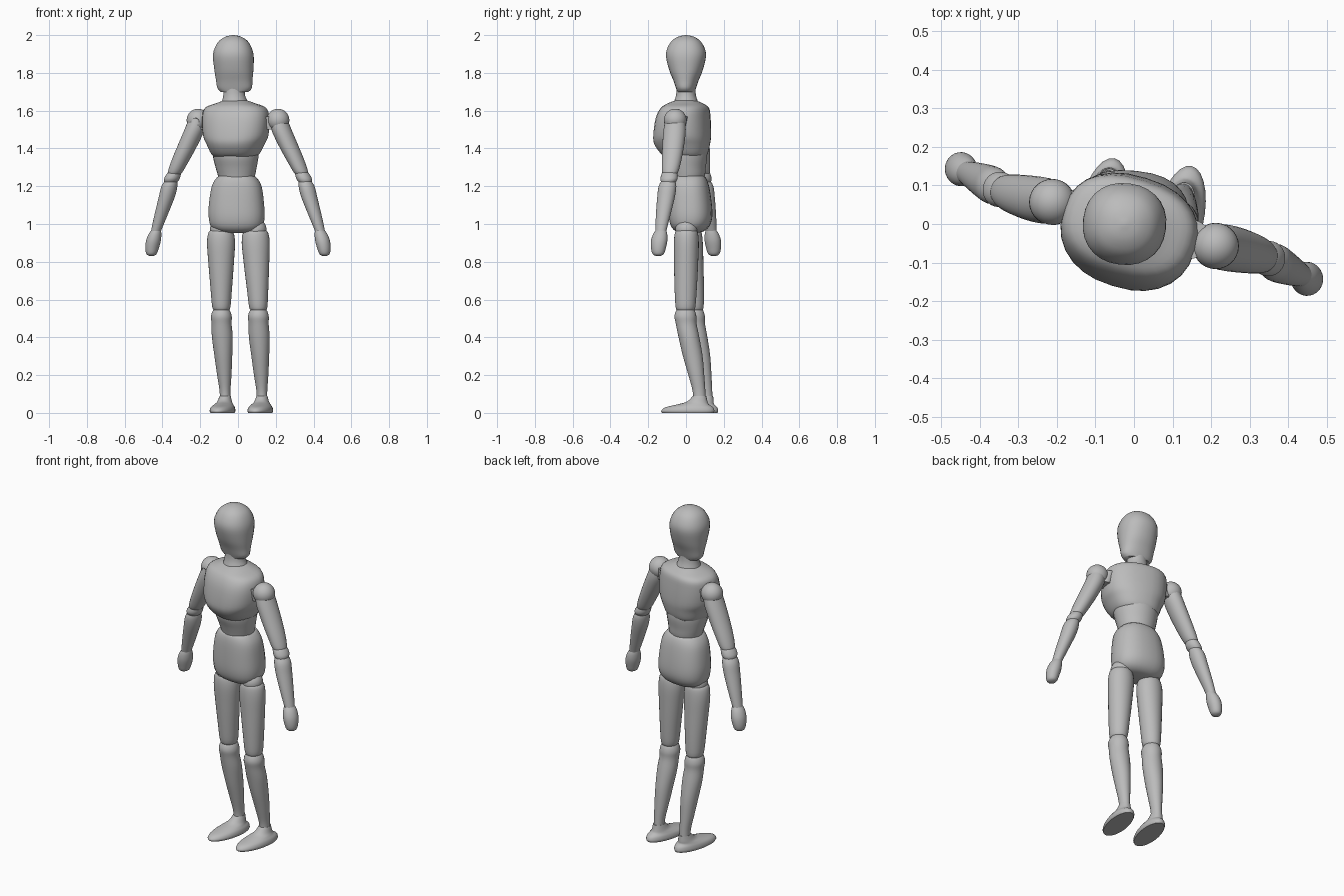
import bpy, bmesh
from math import sin, cos, pi, copysign
from mathutils import Matrix, Vector

cube = bpy.data.objects.get("Cube")
if cube:
    bpy.data.objects.remove(cube, do_unlink=True)

grey = bpy.data.materials.new("matte grey")
grey.use_nodes = True
GREY = (0.5, 0.5, 0.5, 1)
grey.diffuse_color = GREY
grey.node_tree.nodes["Principled BSDF"].inputs["Base Color"].default_value = GREY

SIDES, STEPS = 28, 4
TWIST = -0.3   # shoulder line turned away from the x axis


def finish(bm, name, angle=50):
    """Turn a bmesh into a smooth, coloured object."""
    bmesh.ops.recalc_face_normals(bm, faces=bm.faces)
    mesh = bpy.data.meshes.new(name)
    bm.to_mesh(mesh)
    bm.free()
    mesh.materials.append(grey)
    obj = bpy.data.objects.new(name, mesh)
    bpy.context.collection.objects.link(obj)
    bpy.ops.object.select_all(action="DESELECT")
    obj.select_set(True)
    bpy.context.view_layer.objects.active = obj
    bpy.ops.object.shade_smooth_by_angle(angle=angle * pi / 180)
    return obj


def spline(rings):
    """Smoothly interpolate the ring values between the given rings."""
    rings = [Vector(r) for r in rings]
    padded = [rings[0]] + rings + [rings[-1]]
    for a, b, c, d in zip(padded, padded[1:], padded[2:], padded[3:]):
        for i in range(STEPS):
            t = i / STEPS
            yield (b * 2 + (c - a) * t + (a * 2 - b * 5 + c * 4 - d) * t * t
                   + (b * 3 - a - c * 3 + d) * t ** 3) / 2
    yield rings[-1]


def loft(name, rings, turn=0.0, power=2.0):
    """Skin rings of (z, centre x, centre y, half width, half depth)."""
    bm = bmesh.new()
    loops = []
    for z, cx, cy, rx, ry in spline(rings):
        loop = []
        for i in range(SIDES):
            a = 2 * pi * i / SIDES
            x = rx * copysign(abs(cos(a)) ** (2 / power), cos(a))
            y = ry * copysign(abs(sin(a)) ** (2 / power), sin(a))
            loop.append(bm.verts.new((cx + x * cos(turn) - y * sin(turn),
                                      cy + x * sin(turn) + y * cos(turn), z)))
        loops.append(loop)
    for low, high in zip(loops, loops[1:]):
        for i in range(SIDES):
            j = (i + 1) % SIDES
            bm.faces.new((low[i], low[j], high[j], high[i]))
    bm.faces.new(loops[0])
    bm.faces.new(loops[-1])
    return finish(bm, name)


def ball(name, centre, radius):
    bm = bmesh.new()
    bmesh.ops.create_uvsphere(bm, u_segments=SIDES, v_segments=16, radius=radius)
    bmesh.ops.translate(bm, verts=bm.verts, vec=centre)
    return finish(bm, name)


# Head: round crown, narrowing to a wide flat jaw
loft("head", [
    (2.0, -.025, 0, .005, .005), (1.99, -.025, 0, .045, .045),
    (1.96, -.025, 0, .083, .083), (1.9, -.025, 0, .107, .106),
    (1.82, -.022, 0, .104, .09), (1.76, -.02, 0, .097, .066),
    (1.72, -.018, 0, .092, .052), (1.7, -.018, 0, .075, .045),
], turn=-.12, power=2.2)
loft("neck", [(1.73, -.02, 0, .056, .05), (1.68, -.02, 0, .058, .053),
              (1.63, -.015, 0, .075, .07)])

# Torso
loft("chest", [
    (1.655, -.013, 0, .06, .05), (1.64, -.013, -.004, .1, .085),
    (1.615, -.013, -.006, .162, .118), (1.56, -.012, -.015, .178, .136),
    (1.47, -.012, -.02, .172, .146), (1.42, -.013, -.02, .15, .142),
    (1.37, -.014, -.008, .125, .118), (1.35, -.014, 0, .1, .09),
], turn=TWIST, power=2.4)
loft("abdomen", [
    (1.42, -.012, 0, .125, .105), (1.36, -.012, 0, .122, .112),
    (1.3, -.01, .006, .11, .098), (1.26, -.008, .01, .1, .09),
    (1.22, -.008, .01, .09, .08),
], turn=TWIST)
loft("pelvis", [
    (1.255, -.007, .012, .08, .07), (1.248, -.007, .012, .103, .09),
    (1.2, -.007, .016, .132, .105), (1.1, -.008, .022, .147, .114),
    (1.03, -.007, .024, .148, .113), (.985, -.007, .022, .135, .098),
    (.96, -.006, .02, .1, .07), (.952, -.006, .02, .04, .03),
], turn=-.1, power=2.4)

# Arms: the same arm turned half way round for the other side
for side, s in (("left", 1), ("right", -1)):
    def arm_part(part, rings):
        loft(f"{side}_{part}", [(z, s * x, s * y, r, r * 1.12) for z, x, y, r in rings],
             turn=TWIST)

    shoulder = ball(f"{side}_shoulder", (s * .212, s * -.057, 1.55), .06)
    arm_part("shoulder_peg", [(1.57, .15, -.04, .045), (1.5, .17, -.045, .035)])
    arm_part("upper_arm", [
        (1.56, .215, -.057, .044), (1.5, .23, -.06, .053), (1.42, .265, -.067, .052),
        (1.33, .308, -.077, .046), (1.27, .335, -.085, .037), (1.25, .342, -.088, .02)])
    arm_part("elbow", [
        (1.29, .33, -.084, .02), (1.27, .338, -.087, .036), (1.24, .35, -.09, .041),
        (1.22, .356, -.094, .034)])
    arm_part("forearm", [
        (1.235, .352, -.092, .03), (1.2, .363, -.098, .042), (1.14, .378, -.106, .042),
        (1.04, .41, -.122, .034), (.97, .432, -.132, .027), (.95, .437, -.134, .025)])
    arm_part("hand", [
        (.97, .432, -.132, .024), (.945, .44, -.137, .034), (.91, .448, -.142, .039),
        (.87, .455, -.146, .035), (.84, .458, -.147, .026), (.83, .458, -.147, .008)])

# Peg hole in the front of the right shoulder
bm = bmesh.new()
bmesh.ops.create_cone(bm, cap_ends=True, segments=16, radius1=.02, radius2=.02, depth=.08)
bmesh.ops.rotate(bm, verts=bm.verts, matrix=Matrix.Rotation(pi / 2, 3, "X"))
bmesh.ops.translate(bm, verts=bm.verts, vec=(-.226, -.01, 1.54))
cutter = finish(bm, "peg_hole_cutter")
cutter.hide_render = True
hole = shoulder.modifiers.new("peg hole", "BOOLEAN")
hole.operation = "DIFFERENCE"
hole.object = cutter
bpy.context.view_layer.objects.active = shoulder
bpy.ops.object.modifier_apply(modifier=hole.name)
bpy.data.objects.remove(cutter, do_unlink=True)

# Legs: centre lines differ, thickness is shared
LEGS = {
    "left": dict(hip=(.093, .002), knee=(.108, -.003), ankle=(.127, .072), foot=(.118, .01)),
    "right": dict(hip=(-.09, .022), knee=(-.088, .042), ankle=(-.068, .108), foot=(-.082, .03)),
}
for side, leg in LEGS.items():
    hip, knee, ankle, foot = (Vector(leg[k]) for k in ("hip", "knee", "ankle", "foot"))

    def leg_part(part, start, end, rings, turn=0.0):
        loft(f"{side}_{part}",
             [(z, *start.lerp(end, t), rx, ry) for z, t, rx, ry in rings], turn)

    ball(f"{side}_hip", (*hip, .97), .058)
    leg_part("thigh", hip, knee, [
        (.972, 0, .045, .045), (.955, 0, .066, .06), (.9, .05, .074, .066),
        (.8, .3, .068, .064), (.66, .7, .057, .059), (.56, .95, .048, .052),
        (.54, 1, .035, .04)])
    leg_part("shin", knee, ankle, [
        (.56, 0, .03, .035), (.54, 0, .046, .05), (.51, 0, .055, .058),
        (.47, .06, .053, .055), (.4, .25, .055, .055), (.3, .52, .047, .052),
        (.2, .77, .038, .042), (.12, .95, .029, .034), (.07, 1, .028, .033)])
    # Both feet point slightly to the model's right
    leg_part("foot", foot, ankle, [
        (0, 0, .058, .14), (.012, 0, .062, .144), (.03, .12, .058, .128),
        (.045, .45, .048, .085), (.06, .8, .038, .055), (.09, 1, .029, .036)], turn=-.22)
